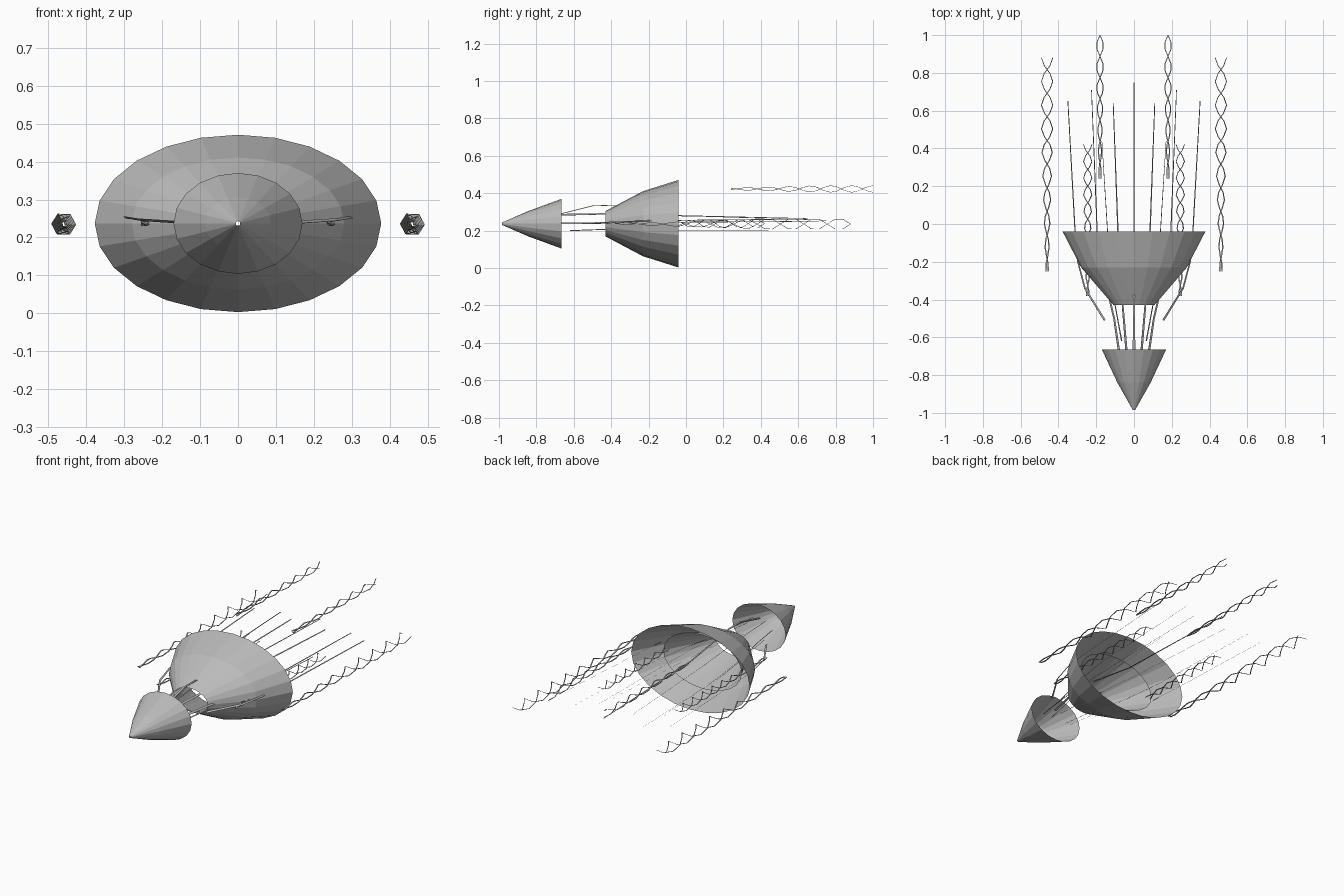
import bpy, math
from mathutils import Vector

if "Cube" in bpy.data.objects:
    bpy.data.objects.remove(bpy.data.objects["Cube"])

mat = bpy.data.materials.new("mid_grey")
mat.diffuse_color = (0.5, 0.5, 0.5, 1)
mat.use_nodes = True
mat.node_tree.nodes["Principled BSDF"].inputs["Base Color"].default_value = mat.diffuse_color
CZ = 0.237  # height of the long axis
LEAN = Vector((0.6, 0, 0.8))  # facing of the flat tendrils


def make_mesh(name, verts, faces):
    me = bpy.data.meshes.new(name)
    me.from_pydata(verts, [], faces)
    me.materials.append(mat)
    ob = bpy.data.objects.new(name, me)
    bpy.context.collection.objects.link(ob)
    return ob


def shell(name, rings, n):
    """Open elliptical shell along y; rings hold (y, half width, half height)."""
    verts, faces = [], []
    for y, rx, rz in rings:
        for i in range(n):
            a = 2 * math.pi * i / n
            verts.append((rx * math.sin(a), y, CZ + rz * math.cos(a)))
    for r in range(len(rings) - 1):
        for i in range(n):
            j = (i + 1) % n
            faces.append((r * n + i, r * n + j, (r + 1) * n + j, (r + 1) * n + i))
    return make_mesh(name, verts, faces)


def strip(name, path, w0, w1, thick=0.1, facing=LEAN):
    """Tapered four-sided ribbon through the path points."""
    verts, faces = [], []
    last = len(path) - 1
    for k, p in enumerate(path):
        w = w0 + (w1 - w0) * k / last
        d = (Vector(path[min(k + 1, last)]) - Vector(path[max(k - 1, 0)])).normalized()
        side = d.cross(facing).normalized()
        up = side.cross(d)
        for s, u in ((1, 1), (-1, 1), (-1, -1), (1, -1)):
            verts.append(Vector(p) + side * s * w / 2 + up * u * w * thick / 2)
    for k in range(last):
        for i in range(4):
            j = (i + 1) % 4
            faces.append((k * 4 + i, k * 4 + j, k * 4 + 4 + j, k * 4 + 4 + i))
    faces += [(3, 2, 1, 0), tuple(last * 4 + i for i in range(4))]
    return make_mesh(name, verts, faces)


def twist(name, x, z, y0, y1, r0, r1, period, phase=0.0):
    """Pair of strands wound round each other, widening to the back."""
    steps = round((y1 - y0) / period * 6)
    for strand in (0, 1):
        path = []
        for k in range(steps + 1):
            t = k / steps
            a = 2 * math.pi * (y1 - y0) * (t - 1) / period + math.pi * strand + phase
            r = r0 + (r1 - r0) * min(1, t * 1.6)
            path.append((x + r * math.cos(a), y0 + (y1 - y0) * t, z + r * math.sin(a)))
        strip(name + "_strand", path, 0.007, 0.004, 0.4, Vector((0, 0, 1)))


# Nose cone with a tiny open tip, the flared bell behind it and its short liner
shell("nose_cone", [(-0.985, 0.006, 0.006), (-0.84, 0.088, 0.069),
                    (-0.665, 0.17, 0.133)], 20)
shell("bell", [(-0.43, 0.108, 0.068), (-0.23, 0.28, 0.174),
               (-0.04, 0.378, 0.234)], 24)
shell("bell_liner", [(-0.425, 0.105, 0.066), (-0.15, 0.25, 0.155)], 24)

# Central trailing tendril
strip("centre_tendril", [(0, -0.67, 0.29), (0, -0.49, 0.335), (0, -0.39, 0.334),
                         (0, -0.04, 0.28), (0, 0.75, 0.255)], 0.014, 0.004,
      0.3, Vector((0, 0, 1)))

for s in (-1, 1):
    # Trailing tendrils, mirrored left and right
    strip("inner_tendril", [(s * 0.04, -0.67, 0.285), (s * 0.06, -0.43, 0.29),
                            (s * 0.085, -0.04, 0.28), (s * 0.11, 0.64, 0.265)], 0.014, 0.005)
    strip("middle_tendril", [(s * 0.08, -0.67, 0.24), (s * 0.105, -0.5, 0.24),
                             (s * 0.165, -0.25, 0.243), (s * 0.195, -0.04, 0.245),
                             (s * 0.225, 0.71, 0.25)], 0.014, 0.004)
    strip("outer_tendril", [(s * 0.155, -0.51, 0.24), (s * 0.26, -0.34, 0.247),
                            (s * 0.297, -0.2, 0.253), (s * 0.312, -0.04, 0.255),
                            (s * 0.35, 0.65, 0.262)], 0.012, 0.005)
    strip("lower_tendril", [(s * 0.065, -0.62, 0.2), (s * 0.1, -0.43, 0.207),
                            (s * 0.14, -0.04, 0.2), (s * 0.17, 0.44, 0.2)], 0.008, 0.003)
    # Twisted trails: outside, above and inside the bell
    twist("outer_trail", s * 0.46, 0.235, -0.25, 0.88, 0.006, 0.03, 0.25)
    twist("upper_trail", s * 0.18, 0.423, 0.24, 1.0, 0.005, 0.018, 0.225, math.pi / 2)
    twist("inner_trail", s * 0.245, 0.238, -0.38, 0.42, 0.005, 0.022, 0.175)
